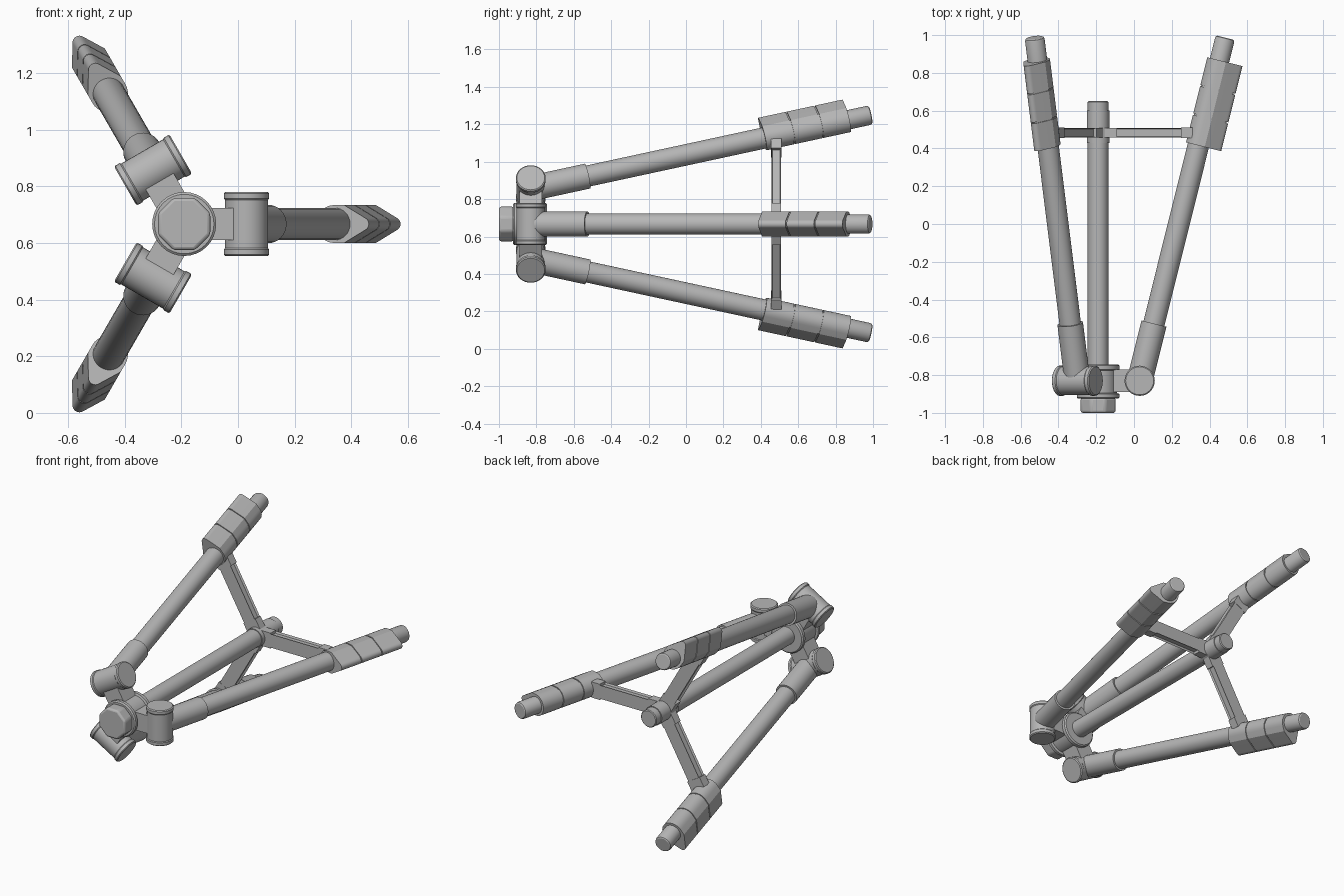
import bpy, bmesh, math
from mathutils import Matrix, Vector

cube = bpy.data.objects.get("Cube")
if cube:
    bpy.data.objects.remove(cube)

grey = bpy.data.materials.new("mid grey")
grey.use_nodes = True
colour = (0.47, 0.47, 0.47, 1)
grey.diffuse_color = colour
grey.node_tree.nodes["Principled BSDF"].inputs["Base Color"].default_value = colour

CENTRE = Matrix.Translation((-0.19, 0, 0.667))
TILT = math.radians(14)


def add_object(name, bm, matrix):
    bmesh.ops.recalc_face_normals(bm, faces=bm.faces)
    mesh = bpy.data.meshes.new(name)
    bm.to_mesh(mesh)
    bm.free()
    mesh.materials.append(grey)
    ob = bpy.data.objects.new(name, mesh)
    bpy.context.collection.objects.link(ob)
    ob.matrix_world = matrix
    bpy.ops.object.select_all(action="DESELECT")
    ob.select_set(True)
    bpy.context.view_layer.objects.active = ob
    bpy.ops.object.shade_smooth_by_angle(angle=math.radians(30))
    return ob


def loft(name, section, stations, matrix):
    """Stack scaled copies of a section along local z."""
    bm = bmesh.new()
    rings = [[bm.verts.new((x * k, y * k, z)) for x, y in section] for z, k in stations]
    n = len(section)
    for low, high in zip(rings, rings[1:]):
        for i in range(n):
            j = (i + 1) % n
            bm.faces.new((low[i], low[j], high[j], high[i]))
    bm.faces.new(rings[0])
    bm.faces.new(rings[-1])
    return add_object(name, bm, matrix)


def block(name, low, high, matrix, recess=False):
    bm = bmesh.new()
    bmesh.ops.create_cube(bm, size=1)
    low, high = Vector(low), Vector(high)
    for v in bm.verts:
        v.co = [(a + b) / 2 + c * (b - a) for a, b, c in zip(low, high, v.co)]
    if recess:
        bm.normal_update()
        sides = [f for f in bm.faces if abs(f.normal.z) > 0.9]
        bmesh.ops.inset_individual(bm, faces=sides, thickness=0.008, depth=-0.012)
    return add_object(name, bm, matrix)


def along(x, y, tilt):
    """Frame whose z runs to the back, leaning outward by tilt."""
    s, c = math.sin(tilt), math.cos(tilt)
    return Matrix(((c, 0, s, x), (-s, 0, c, y), (0, -1, 0, 0), (0, 0, 0, 1)))


def arc(radius, start, end, steps, cx=0):
    angles = [math.radians(start + (end - start) * i / steps) for i in range(steps + 1)]
    return [(cx + radius * math.cos(a), radius * math.sin(a)) for a in angles]


circle = arc(1, 0, 360, 32)[:-1]
octagon = arc(1, 22.5, 337.5, 7)
# Grip section: round inside, tapering to a narrow rounded outer edge
teardrop = (arc(0.067, 90, 270, 16) + [(0.035, -0.067)]
            + arc(0.024, -65, 65, 8, 0.101) + [(0.035, 0.067)])

# Centre column, hub and mounting head
axis = CENTRE @ along(0, 0, 0)
loft("centre_column", circle, [(-0.8, 0.055), (0.645, 0.055), (0.65, 0.05)], axis)
loft("column_collar", circle, [(0.43, 0.06), (0.6, 0.06)], axis)
loft("hub", circle, [(-0.925, 0.105), (-0.918, 0.113), (-0.9, 0.113), (-0.895, 0.1),
                     (-0.775, 0.1), (-0.77, 0.113), (-0.75, 0.113), (-0.743, 0.105)], axis)
head = loft("mounting_head", octagon, [(-1, 0.1), (-0.92, 0.1)], axis)
bevel = head.modifiers.new("Soft edges", "BEVEL")
bevel.width, bevel.segments = 0.012, 3
bevel.limit_method = "ANGLE"

# Grip pads separated by grooves
START, PAD, GAP = 1.284, 0.157, 0.007
grip = []
for i in range(3):
    a, b = START + i * PAD, START + (i + 1) * PAD
    grip += [(a, 1), (b - GAP, 1)]
    if i < 2:
        grip += [(b - GAP, 0.92), (b, 0.92)]

for side, angle in (("left", 0), ("upper_right", 120), ("lower_right", 240)):
    turn = CENTRE @ Matrix.Rotation(math.radians(-angle), 4, "Y")
    leg = turn @ along(0.22, -0.83, TILT)

    # Hinge arm and barrel
    block(side + "_hinge_arm", (0.05, -0.89, -0.057), (0.2, -0.77, 0.057), turn)
    barrel = turn @ Matrix.Translation((0.22, -0.83, 0))
    loft(side + "_hinge_barrel", circle,
         [(-0.113, 0.074), (-0.108, 0.08), (-0.09, 0.08), (-0.085, 0.076),
          (0.085, 0.076), (0.09, 0.08), (0.108, 0.08), (0.113, 0.074)], barrel)

    # Leg tube, sleeve, grip and foot
    loft(side + "_leg_tube", circle, [(0, 0.057), (1.4, 0.057)], leg)
    loft(side + "_leg_sleeve", circle, [(0.03, 0.068), (0.312, 0.068)], leg)
    loft(side + "_leg_grip", teardrop, grip, leg)
    loft(side + "_foot", circle,
         [(1.6, 0.052), (1.86, 0.052), (1.868, 0.049), (1.872, 0.043)], leg)

    # Spreader strut with channelled sides and end brackets
    block(side + "_spreader", (0.08, 0.457, -0.043), (0.46, 0.509, 0.043), turn, True)
    block(side + "_inner_bracket", (0.025, 0.457, -0.049), (0.1, 0.509, 0.049), turn)
    block(side + "_outer_bracket", (0.44, 0.455, -0.05), (0.5, 0.511, 0.05), turn)
